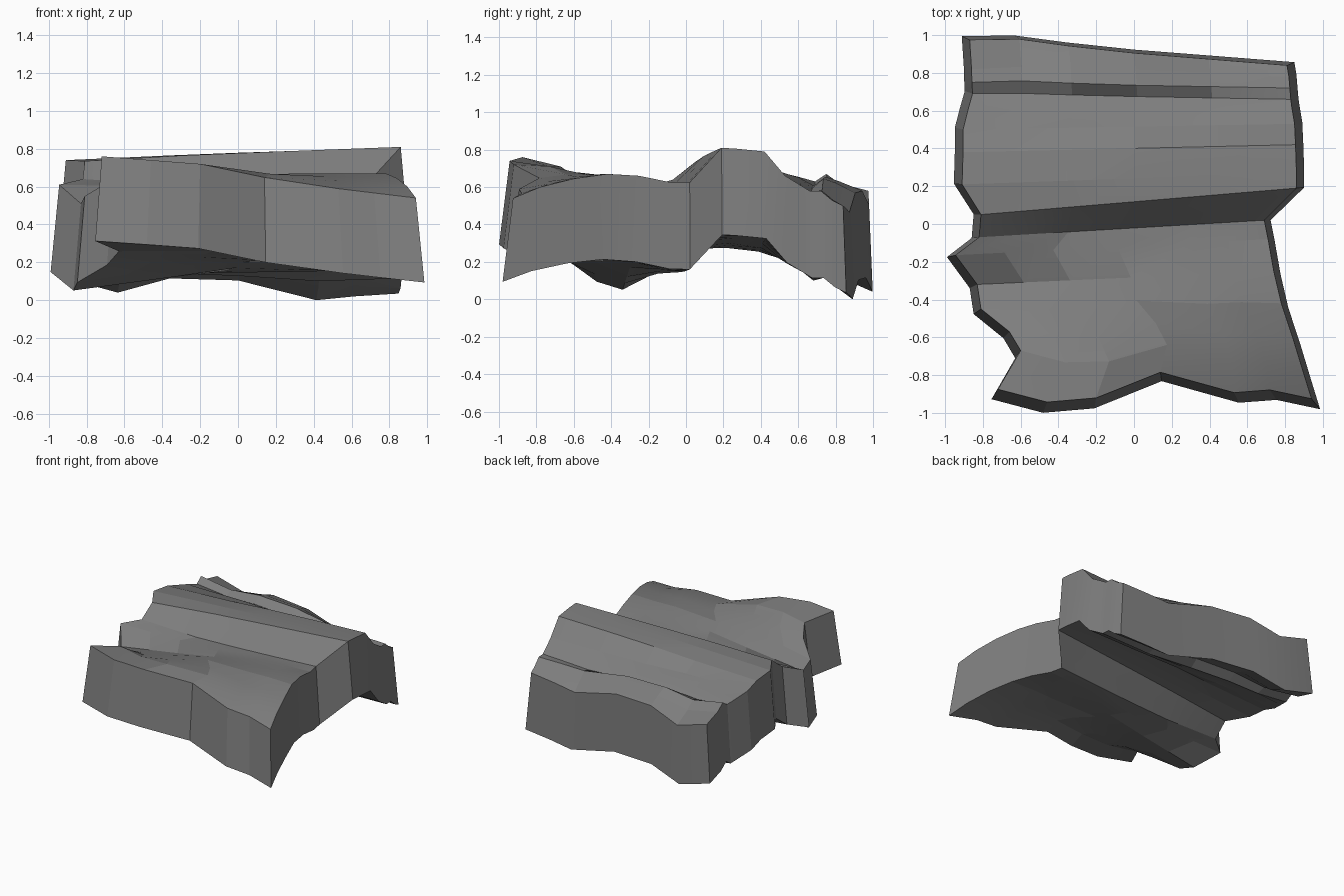
import bpy
import bmesh

cube = bpy.data.objects.get("Cube")
if cube:
    bpy.data.objects.remove(cube, do_unlink=True)

# Cross strata, front to back: left y, left x, right y, right x,
# then the height at each of the four height stations
STRATA = [
    (-.875, -.72, -.925, .94, .76, .72, .62, .54),
    (-.67, -.60, -.78, .895, .71, .71, .65, .60),
    (-.57, -.66, -.60, .84, .64, .68, .66, .645),
    (-.45, -.81, -.42, .78, .55, .63, .67, .67),
    (-.32, -.83, -.25, .74, .51, .58, .65, .66),
    (-.165, -.945, -.08, .71, .61, .60, .62, .625),
    (-.07, -.82, .02, .69, .64, .61, .61, .625),
    (.05, -.81, .19, .86, .735, .765, .785, .81),
    (.21, -.91, .27, .86, .74, .765, .785, .805),
    (.38, -.905, .42, .855, .72, .74, .77, .79),
    (.50, -.905, .53, .85, .68, .68, .66, .66),
    (.60, -.88, .62, .835, .655, .65, .61, .605),
    (.69, -.855, .66, .83, .63, .60, .57, .58),
    (.75, -.858, .72, .825, .67, .64, .61, .58),
    (.82, -.86, .78, .82, .62, .61, .57, .53),
    (.975, -.87, .84, .81, .58, .55, .50, .50),
]
HEIGHT_STATIONS = (0, .313, .6, 1)
# Columns across the slab, how far each juts from the front and back edges,
# and how much it rises along the back edge
COLUMNS = (0, .157, .313, .518, .753, .867, 1)
FRONT_JUT = (0, -.06, -.03, .116, .02, .04, 0)
BACK_JUT = (0, .025, .01, 0, 0, 0, 0)
BACK_RISE = (0, -.06, .03, .055, -.035, -.015, 0)


def mix(a, b, t):
    return a + (b - a) * t


def height_at(heights, u):
    """Interpolate the height between neighbouring stations."""
    for k in range(len(heights) - 1):
        start, end = HEIGHT_STATIONS[k], HEIGHT_STATIONS[k + 1]
        if u <= end:
            return mix(heights[k], heights[k + 1], (u - start) / (end - start))
    return heights[-1]


def top_point(row, column):
    left_y, left_x, right_y, right_x, *heights = STRATA[row]
    u = COLUMNS[column]
    front = max(0, 1 - row / 4)
    back = max(0, 1 - (len(STRATA) - 1 - row) / 4)
    return (mix(left_x, right_x, u),
            mix(left_y, right_y, u) + FRONT_JUT[column] * front
            + BACK_JUT[column] * back,
            height_at(heights, u) + BACK_RISE[column] * back)


def under_point(point):
    """The underside repeats the top, lower and a little wider."""
    x, y, z = point
    spread = 1.06 if y < 0 else 1.02
    return (x * 1.048, y * spread, z - .465 - .02 * min(0, y))


def add_sheet(bm, place):
    rows, cols = len(STRATA), len(COLUMNS)
    grid = [[bm.verts.new(place(top_point(r, c))) for c in range(cols)]
            for r in range(rows)]
    for r in range(rows - 1):
        for c in range(cols - 1):
            bm.faces.new((grid[r][c], grid[r][c + 1],
                          grid[r + 1][c + 1], grid[r + 1][c]))
    # Border loop, counterclockwise
    return (grid[0][:-1] + [line[-1] for line in grid[:-1]]
            + grid[-1][:0:-1] + [line[0] for line in grid[:0:-1]])


# Top and bottom sheets joined by the cliff walls
bm = bmesh.new()
upper = add_sheet(bm, lambda point: point)
lower = add_sheet(bm, under_point)
for i in range(len(upper)):
    j = (i + 1) % len(upper)
    bm.faces.new((lower[i], lower[j], upper[j], upper[i]))
bmesh.ops.recalc_face_normals(bm, faces=bm.faces[:])

mesh = bpy.data.meshes.new("rock_slab")
bm.to_mesh(mesh)
bm.free()

# Grey stone
stone = bpy.data.materials.new("grey stone")
stone.use_nodes = True
colour = (.21, .21, .21, 1)
stone.diffuse_color = colour
stone.node_tree.nodes["Principled BSDF"].inputs["Base Color"].default_value = colour
mesh.materials.append(stone)

slab = bpy.data.objects.new("rock_slab", mesh)
bpy.context.collection.objects.link(slab)

# Soften only the gentle bends, keep the breaks sharp
bpy.ops.object.select_all(action='DESELECT')
slab.select_set(True)
bpy.context.view_layer.objects.active = slab
bpy.ops.object.shade_smooth_by_angle(angle=.15)
